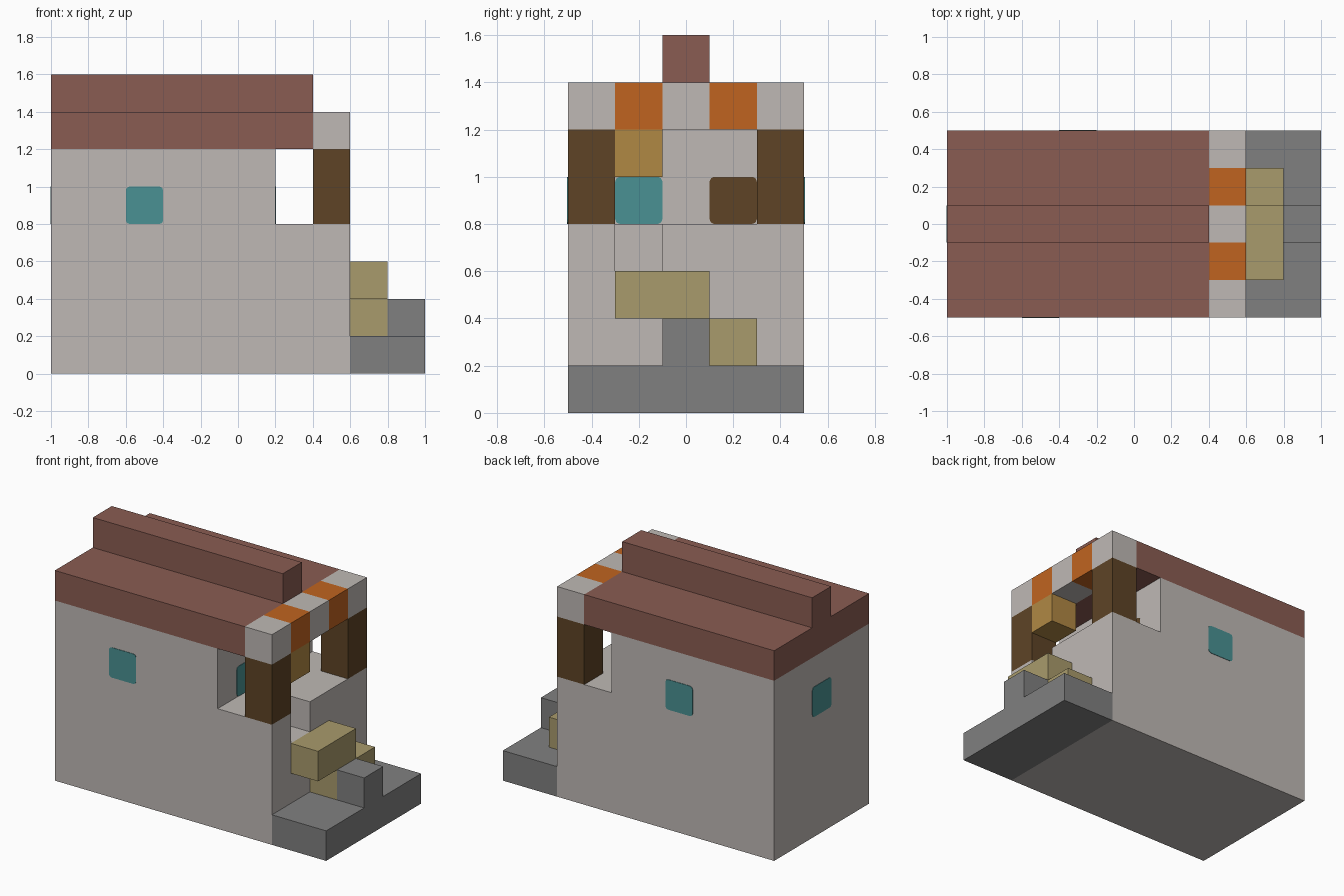
import bpy
import bmesh
from mathutils import Vector, Matrix

default = bpy.data.objects.get("Cube")
if default:
    bpy.data.objects.remove(default, do_unlink=True)


def material(name, hex_code):
    """Flat material from an sRGB hex colour, stored as linear values."""
    srgb = [int(hex_code[i:i + 2], 16) / 255 for i in (0, 2, 4)]
    rgba = [c / 12.92 if c < 0.04 else ((c + 0.055) / 1.055) ** 2.4 for c in srgb] + [1]
    mat = bpy.data.materials.new(name)
    mat.use_nodes = True
    mat.diffuse_color = rgba
    mat.node_tree.nodes["Principled BSDF"].inputs["Base Color"].default_value = rgba
    return mat


WALL = material("pale plaster", "BFB9B5")
ROOF = material("red brown roof", "8A5C52")
WOOD = material("dark wood", "5E4426")
GLASS = material("teal glass", "4A9193")
GOLD = material("golden wood", "B08844")
ORANGE = material("orange cloth", "C06420")
STRAW = material("straw", "A99B6C")
STONE = material("grey stone", "808080")


def finish(name, bm, mat):
    bmesh.ops.recalc_face_normals(bm, faces=bm.faces)
    mesh = bpy.data.meshes.new(name)
    bm.to_mesh(mesh)
    bm.free()
    mesh.materials.append(mat)
    obj = bpy.data.objects.new(name, mesh)
    bpy.context.collection.objects.link(obj)
    return obj


def block(name, mat, low, high):
    """Box between two opposite corners."""
    low, high = Vector(low), Vector(high)
    bm = bmesh.new()
    bmesh.ops.create_cube(bm, size=1, matrix=Matrix.Translation((low + high) / 2)
                          @ Matrix.Diagonal((*(high - low), 1)))
    return finish(name, bm, mat)


def extrusion(name, mat, profile, y0, y1):
    """Profile of (x, z) points drawn out along y."""
    bm = bmesh.new()
    face = bm.faces.new([bm.verts.new((x, y0, z)) for x, z in profile])
    new = bmesh.ops.extrude_face_region(bm, geom=[face])["geom"]
    bmesh.ops.translate(bm, vec=(0, y1 - y0, 0),
                        verts=[v for v in new if isinstance(v, bmesh.types.BMVert)])
    return finish(name, bm, mat)


def plate(name, mat, centre, axis):
    """Thin square panel with rounded corners, facing along the given axis."""
    bm = bmesh.new()
    bmesh.ops.create_cube(bm, size=1, matrix=Matrix.Diagonal((0.2, 0.2, 0.006, 1)))
    corners = [e for e in bm.edges if abs(e.verts[0].co.z - e.verts[1].co.z) > 0.001]
    bmesh.ops.bevel(bm, geom=corners, offset=0.02, segments=2, profile=0.5, affect='EDGES')
    turn = Vector(axis).to_track_quat('Z', 'Y').to_matrix().to_4x4()
    bm.transform(Matrix.Translation(centre) @ turn)
    return finish(name, bm, mat)


# House body with a porch floor at the entrance end
body = extrusion("house_body", WALL,
                 [(-1, 0), (0.6, 0), (0.6, 0.8), (0.2, 0.8), (0.2, 1.2), (-1, 1.2)], -0.5, 0.5)

# Step recessed into the porch edge
cutter = block("step_cutter", WALL, (0.4, -0.3, 0.6), (0.7, -0.1, 0.9))
cutter.hide_render = True
cut = body.modifiers.new("step_recess", 'BOOLEAN')
cut.operation = 'DIFFERENCE'
cut.solver = 'EXACT'
cut.object = cutter
bpy.context.view_layer.objects.active = body
bpy.ops.object.modifier_apply(modifier=cut.name)
bpy.data.objects.remove(cutter, do_unlink=True)

# Roof slab and ridge
block("roof_slab", ROOF, (-1, -0.5, 1.2), (0.4, 0.5, 1.4))
block("roof_ridge", ROOF, (-1, -0.1, 1.4), (0.4, 0.1, 1.6))

# Striped awning over the porch
for i in range(5):
    y = -0.5 + 0.2 * i
    block(f"awning_stripe_{i + 1}", ORANGE if i % 2 else WALL,
          (0.4, y, 1.2), (0.6, y + 0.2, 1.4))

# Porch posts and the hanging sign
for side, y in (("right", -0.5), ("left", 0.3)):
    block(f"porch_post_{side}", WOOD, (0.4, y, 0.8), (0.6, y + 0.2, 1.2))
block("hanging_sign", GOLD, (0.4, -0.3, 1.0), (0.6, -0.1, 1.2))

# Stone landing, stone step and straw coloured steps
block("stone_landing", STONE, (0.6, -0.5, 0), (1, 0.5, 0.2))
block("stone_step", STONE, (0.8, -0.1, 0.2), (1, 0.1, 0.4))
block("lower_step", STRAW, (0.6, -0.1, 0.2), (0.8, 0.3, 0.4))
block("upper_step", STRAW, (0.6, -0.3, 0.4), (0.8, 0.1, 0.6))

# Windows and door panel
plate("front_window", GLASS, (-0.5, -0.5, 0.9), (0, -1, 0))
plate("back_window", GLASS, (-0.3, 0.5, 0.9), (0, 1, 0))
plate("end_window", GLASS, (-1, 0, 0.9), (-1, 0, 0))
plate("porch_window", GLASS, (0.2, -0.2, 0.9), (1, 0, 0))
plate("porch_door", WOOD, (0.2, 0.2, 0.9), (1, 0, 0))
